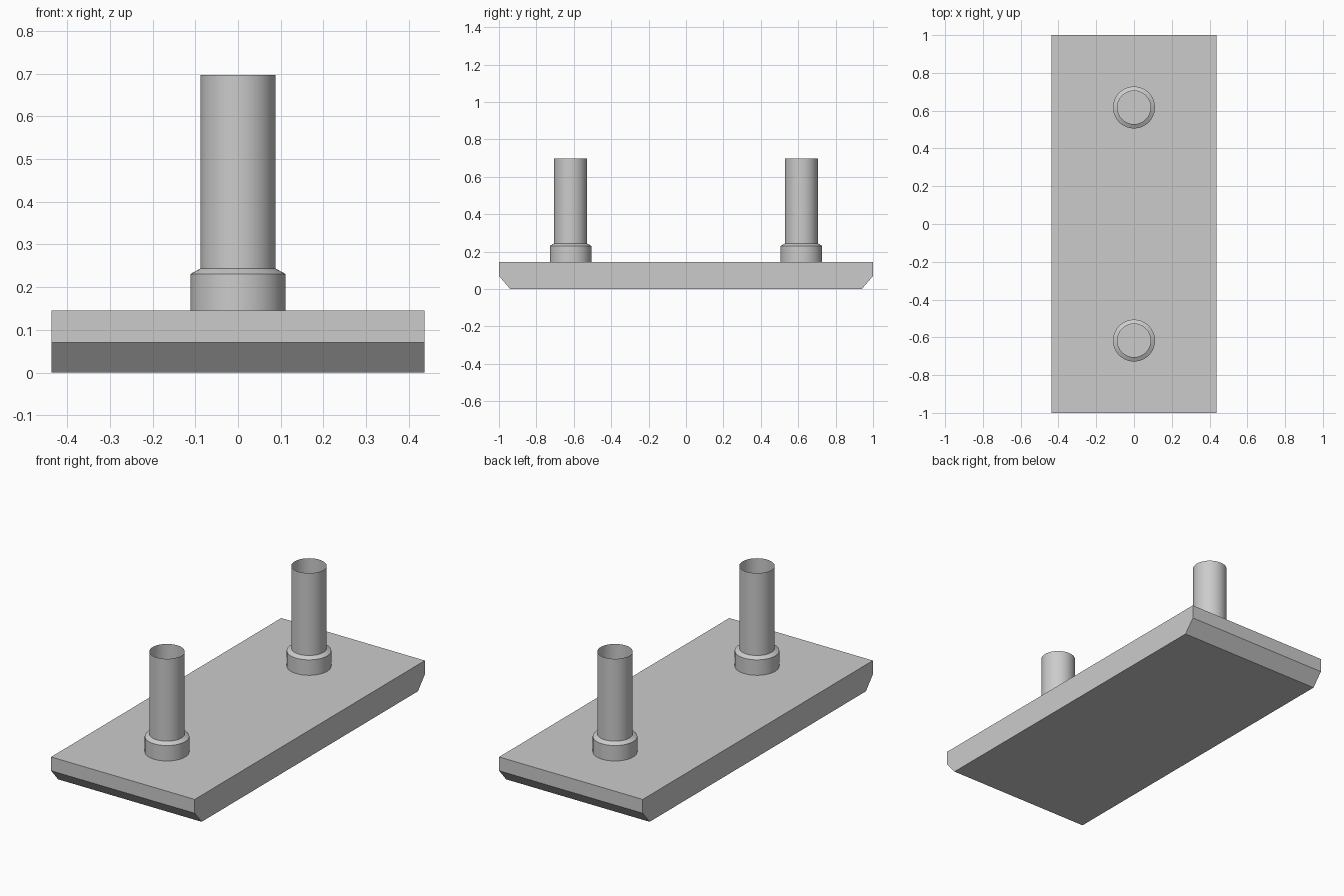
import bpy, bmesh
from math import pi, radians
from mathutils import Matrix, Vector

if "Cube" in bpy.data.objects:
    bpy.data.objects.remove(bpy.data.objects["Cube"])

HALF_WIDTH = 0.437
PLATE_TOP = 0.146
POST_Y = 0.617


def add_object(name, bm):
    bmesh.ops.recalc_face_normals(bm, faces=bm.faces)
    mesh = bpy.data.meshes.new(name)
    bm.to_mesh(mesh)
    bm.free()
    obj = bpy.data.objects.new(name, mesh)
    bpy.context.collection.objects.link(obj)
    return obj


# Base plate: side profile (y, z) with chamfered lower ends, extruded along x
def base_plate():
    profile = [(-1, PLATE_TOP), (-1, 0.07), (-0.94, 0),
               (0.94, 0), (1, 0.07), (1, PLATE_TOP)]
    bm = bmesh.new()
    face = bm.faces.new([bm.verts.new((-HALF_WIDTH, y, z)) for y, z in profile])
    extruded = bmesh.ops.extrude_face_region(bm, geom=[face], use_keep_orig=True)
    verts = [v for v in extruded["geom"] if isinstance(v, bmesh.types.BMVert)]
    bmesh.ops.translate(bm, verts=verts, vec=(2 * HALF_WIDTH, 0, 0))
    add_object("base_plate", bm)


# Open-topped tube with a wider collar at its foot: (radius, z) profile spun round z
def post(name, y):
    profile = [(0.111, PLATE_TOP), (0.111, 0.231), (0.088, 0.244), (0.088, 0.697)]
    bm = bmesh.new()
    verts = [bm.verts.new((r, 0, z)) for r, z in profile]
    edges = [bm.edges.new(pair) for pair in zip(verts, verts[1:])]
    bmesh.ops.spin(bm, geom=verts + edges, cent=(0, 0, 0), axis=(0, 0, 1),
                   angle=2 * pi, steps=64, use_merge=False)
    bmesh.ops.remove_doubles(bm, verts=bm.verts, dist=1e-4)
    bmesh.ops.recalc_face_normals(bm, faces=bm.faces)
    # Make the open shell face outward
    side = max(bm.faces, key=lambda f: f.calc_center_median().z)
    centre = side.calc_center_median()
    inward = side.normal.dot(Vector((centre.x, centre.y, 0))) < 0
    if inward:
        bmesh.ops.reverse_faces(bm, faces=bm.faces)
    mesh = bpy.data.meshes.new(name)
    bm.to_mesh(mesh)
    bm.free()
    obj = bpy.data.objects.new(name, mesh)
    obj.location.y = y
    bpy.context.collection.objects.link(obj)
    bpy.ops.object.select_all(action="DESELECT")
    obj.select_set(True)
    bpy.context.view_layer.objects.active = obj
    bpy.ops.object.shade_smooth_by_angle(angle=radians(25))


base_plate()
post("front_post", -POST_Y)
post("back_post", POST_Y)
